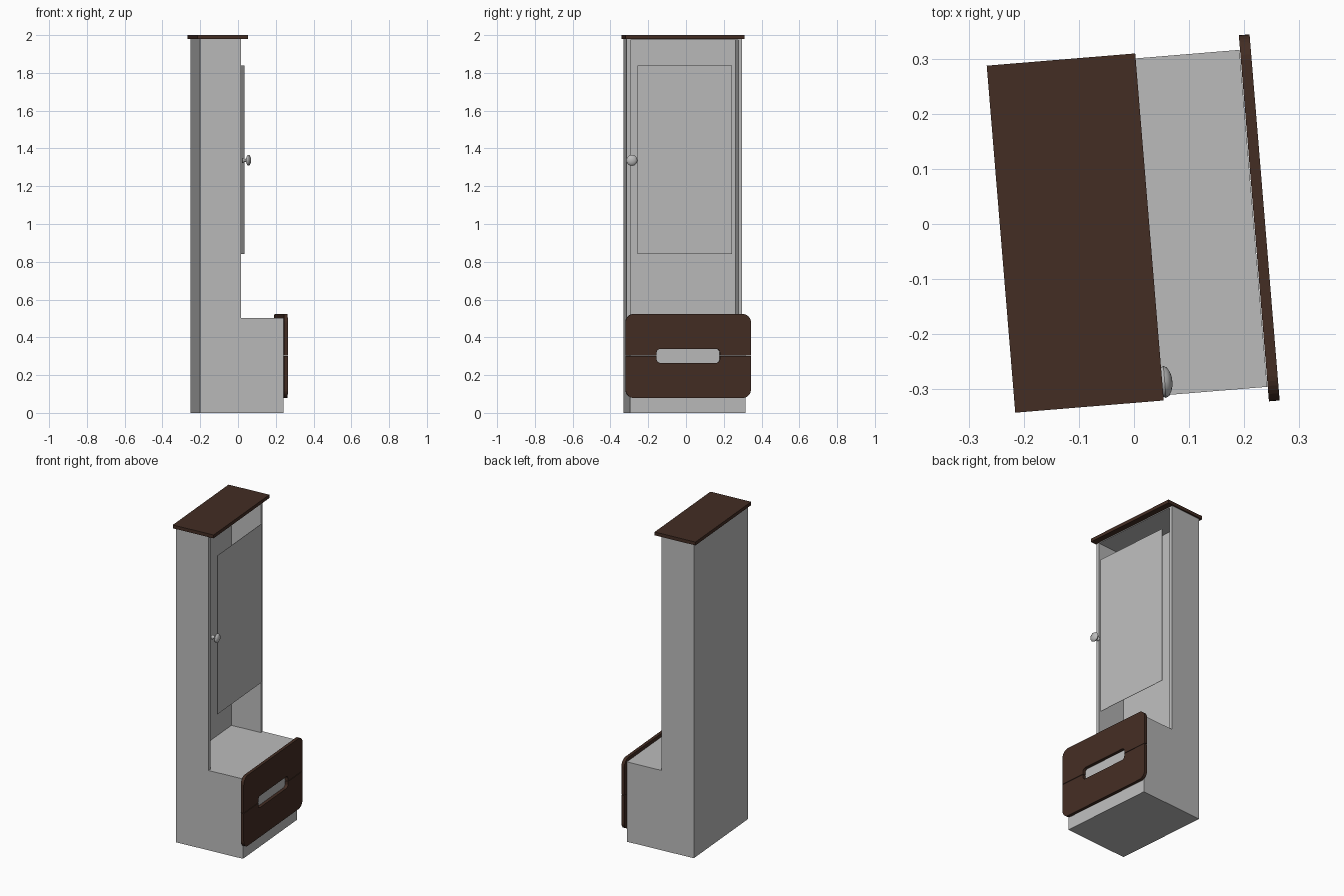
import bpy, bmesh, math
from mathutils import Matrix, Vector

if "Cube" in bpy.data.objects:
    bpy.data.objects.remove(bpy.data.objects["Cube"])

# the whole cabinet stands slightly turned; parts are built square, then turned
TURN = Matrix.Rotation(math.radians(4.7), 4, 'Z')
MID = -0.0075          # centre line of the cabinet (local y)
HALF = 0.3065          # half width of the body
WALL = 0.02


def material(name, rgb):
    m = bpy.data.materials.new(name)
    m.diffuse_color = (*rgb, 1)
    m.use_nodes = True
    m.node_tree.nodes["Principled BSDF"].inputs["Base Color"].default_value = m.diffuse_color
    return m


GREY = material("light_grey", (0.5, 0.5, 0.5))
BROWN = material("dark_brown", (0.056, 0.026, 0.017))


def finish(bm, name, mat):
    bmesh.ops.recalc_face_normals(bm, faces=bm.faces)
    bm.transform(TURN)
    me = bpy.data.meshes.new(name)
    bm.to_mesh(me)
    bm.free()
    me.materials.append(mat)
    ob = bpy.data.objects.new(name, me)
    bpy.context.collection.objects.link(ob)
    return ob


def prism(name, points, step, mat):
    bm = bmesh.new()
    face = bm.faces.new([bm.verts.new(p) for p in points])
    ext = bmesh.ops.extrude_face_region(bm, geom=[face])
    vs = [g for g in ext['geom'] if isinstance(g, bmesh.types.BMVert)]
    bmesh.ops.translate(bm, verts=vs, vec=Vector(step))
    return finish(bm, name, mat)


def box(name, x0, x1, y0, y1, z0, z1, mat):
    pts = [(x0, y0, z0), (x1, y0, z0), (x1, y1, z0), (x0, y1, z0)]
    return prism(name, pts, (0, 0, z1 - z0), mat)


def ell(name, front, y0, y1, top, mat):
    # L-shaped side outline: deep base, shallow tall part
    pts = [(-0.2265, 0), (0.2165, 0), (0.2165, 0.503),
           (front, 0.503), (front, top), (-0.2265, top)]
    return prism(name, [(x, y0, z) for x, z in pts], (0, y1 - y0, 0), mat)


# body: two side walls, base with back wall, thin ceiling
lo, hi = MID - HALF, MID + HALF
ell("left_side", -0.011, lo, lo + WALL, 1.979, GREY)
ell("right_side", -0.011, hi - WALL, hi, 1.979, GREY)
ell("base_and_back", -0.2065, lo + WALL, hi - WALL, 1.979, GREY)
box("ceiling", -0.2065, -0.011, lo + WALL, hi - WALL, 1.974, 1.979, GREY)

# roof board
box("roof", -0.2426, 0.0275, -0.3233, 0.308, 1.979, 2.0, BROWN)

# thin door panel in front of the opening
box("door_panel", 0.0122, 0.0142, MID - 0.25, MID + 0.25, 0.84, 1.84, GREY)


def arc(cy, cz, r, a0, a1, n=8):
    return [(cy + r * math.cos(math.radians(a0 + (a1 - a0) * i / n)),
             cz + r * math.sin(math.radians(a0 + (a1 - a0) * i / n)))
            for i in range(n + 1)]


def drawer_front(name, s):
    # half of the rounded plate, with half of the handle slot cut out
    w, h, r = 0.333, 0.2225, 0.045
    sw, sh, sr, gap = 0.168, 0.037, 0.02, 0.0015
    pts = [(w, gap)] + arc(w - r, h - r, r, 0, 90) + arc(r - w, h - r, r, 90, 180)
    pts += [(-w, gap), (-sw, gap)]
    pts += arc(sr - sw, sh - sr, sr, 180, 90) + arc(sw - sr, sh - sr, sr, 90, 0)
    pts += [(sw, gap)]
    return prism(name, [(0.2175, MID + y, 0.3015 + s * z) for y, z in pts],
                 (0.0195, 0, 0), BROWN)


drawer_front("upper_drawer_front", 1)
drawer_front("lower_drawer_front", -1)

# turned knob: profile (distance out, radius) spun around the x direction
profile = [(-0.002, 0), (-0.002, 0.013), (0.003, 0.014), (0.007, 0.011), (0.012, 0.008),
           (0.019, 0.009), (0.022, 0.018), (0.026, 0.026), (0.032, 0.029),
           (0.038, 0.026), (0.043, 0.017), (0.0455, 0.008), (0.046, 0)]
bm = bmesh.new()
vs = [bm.verts.new((x, -0.29, 1.337 + r)) for x, r in profile]
es = [bm.edges.new(p) for p in zip(vs, vs[1:])]
bmesh.ops.spin(bm, geom=vs + es, cent=(0, -0.29, 1.337), axis=(1, 0, 0),
               angle=2 * math.pi, steps=28, use_duplicate=False)
bmesh.ops.remove_doubles(bm, verts=bm.verts, dist=0.0001)
knob = finish(bm, "knob", GREY)
bpy.context.view_layer.objects.active = knob
knob.select_set(True)
bpy.ops.object.shade_smooth_by_angle(angle=math.radians(50))
